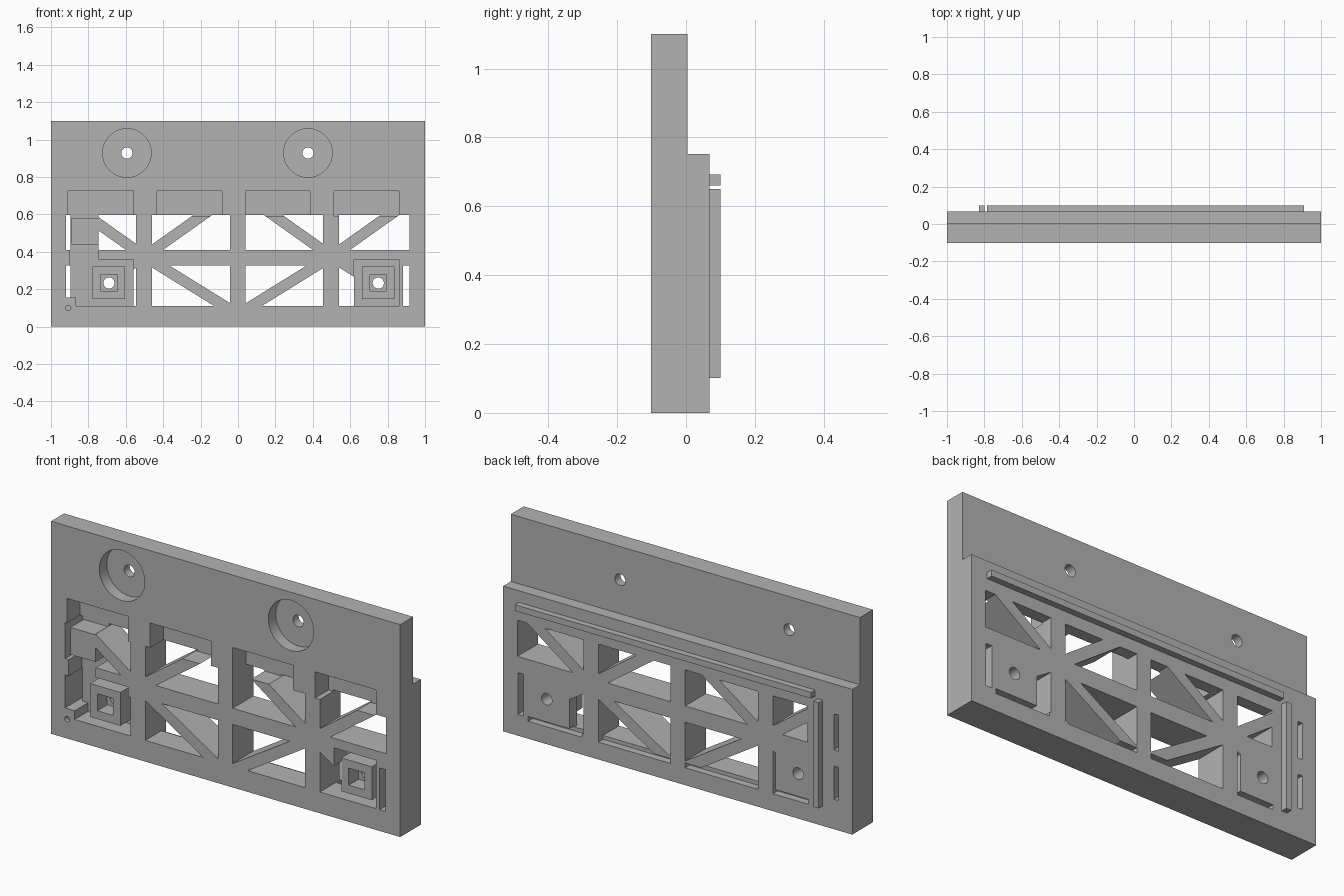
import bpy, bmesh, math
from mathutils import Vector, Matrix

cube = bpy.data.objects.get("Cube")
if cube:
    bpy.data.objects.remove(cube, do_unlink=True)

FRONT, SLAB, BACK, RIB = -0.101, 0.005, 0.068, 0.1   # depth levels along y
THROUGH = (-0.3, 0.3)
POCKET = (-0.3, 0.008)

gray = bpy.data.materials.new("plain gray")
gray.use_nodes = True
gray.diffuse_color = (0.45, 0.45, 0.45, 1)
gray.node_tree.nodes["Principled BSDF"].inputs["Base Color"].default_value = (0.45, 0.45, 0.45, 1)


def finish(bm, name):
    bmesh.ops.recalc_face_normals(bm, faces=bm.faces)
    mesh = bpy.data.meshes.new(name)
    bm.to_mesh(mesh)
    bm.free()
    mesh.materials.append(gray)
    obj = bpy.data.objects.new(name, mesh)
    bpy.context.collection.objects.link(obj)
    return obj


def box_bm(x, y, z):
    bm = bmesh.new()
    size = [b - a for a, b in (x, y, z)]
    mid = [(a + b) / 2 for a, b in (x, y, z)]
    bmesh.ops.create_cube(bm, size=1, matrix=Matrix.Translation(mid) @ Matrix.Diagonal((*size, 1)))
    return bm


def combine(bm, operation):
    tool = finish(bm, "tool")
    mod = body.modifiers.new("shape", 'BOOLEAN')
    mod.operation, mod.solver, mod.object = operation, 'EXACT', tool
    bpy.context.view_layer.objects.active = body
    bpy.ops.object.modifier_apply(modifier=mod.name)
    bpy.data.objects.remove(tool, do_unlink=True)


def cut(x, y, z):
    combine(box_bm(x, y, z), 'DIFFERENCE')


def add(x, y, z):
    combine(box_bm(x, y, z), 'UNION')


def bore(x, z, radius, y):
    bm = bmesh.new()
    place = Matrix.Translation((x, (y[0] + y[1]) / 2, z)) @ Matrix.Rotation(math.pi / 2, 4, 'X')
    bmesh.ops.create_cone(bm, cap_ends=True, segments=48, radius1=radius, radius2=radius,
                          depth=y[1] - y[0], matrix=place)
    combine(bm, 'DIFFERENCE')


def braced_window(x, z, node_x, slope, half=0.029):
    """Opening split by a diagonal strut running through the node."""
    normal = Vector((-slope, 0, 1)).normalized()
    for side in (1, -1):
        bm = box_bm(x, THROUGH, z)
        cutting = bmesh.ops.bisect_plane(
            bm, geom=bm.verts[:] + bm.edges[:] + bm.faces[:],
            plane_co=Vector((node_x, 0, 0.375)) + normal * half * side,
            plane_no=normal * side, clear_inner=True)
        edges = [e for e in cutting["geom_cut"] if isinstance(e, bmesh.types.BMEdge)]
        if edges:
            bmesh.ops.contextual_create(bm, geom=edges)
        if bm.faces:
            combine(bm, 'DIFFERENCE')
        else:
            bm.free()


# Stepped main plate, extruded from its side profile
bm = bmesh.new()
profile = [(FRONT, 0), (BACK, 0), (BACK, 0.752), (SLAB, 0.752), (SLAB, 1.1), (FRONT, 1.1)]
face = bm.faces.new([bm.verts.new((-1, y, z)) for y, z in profile])
new = bmesh.ops.extrude_face_region(bm, geom=[face])["geom"]
bmesh.ops.translate(bm, vec=(2, 0, 0), verts=[v for v in new if isinstance(v, bmesh.types.BMVert)])
body = finish(bm, "mounting_plate")

# Braced openings
UPPER, LOWER = (0.41, 0.597), (0.11, 0.326)
for x, node, up in (((-0.745, -0.545), -0.5, -0.71), ((-0.46, -0.043), -0.5, 0.71),
                    ((0.04, 0.455), 0.5, -0.71), ((0.54, 0.918), 0.5, 0.71)):
    braced_window(x, UPPER, node, up)
for x, node, down in (((-0.56, -0.545), -0.5, 0.62), ((-0.46, -0.043), -0.5, -0.62),
                      ((0.04, 0.455), 0.5, 0.62), ((0.54, 0.62), 0.5, -0.62)):
    braced_window(x, LOWER, node, down)

# Narrow end slits
cut((-0.92, -0.895), THROUGH, UPPER)
cut((-0.92, -0.895), THROUGH, (0.155, 0.326))
cut((0.882, 0.916), THROUGH, LOWER)

# Front recesses above the openings
for x in ((-0.91, -0.56), (-0.433, -0.085), (0.04, 0.385), (0.513, 0.86)):
    cut(x, POCKET, (0.59, 0.725))

# Recesses around the square bosses
cut((-0.9, -0.745), POCKET, (0.155, 0.6))
cut((-0.865, -0.56), POCKET, (0.11, 0.36))
cut((0.62, 0.862), POCKET, (0.11, 0.36))

# Shallow lips along the bottom edge, cut from the back
for x in ((-0.75, -0.545), (-0.46, -0.043), (0.04, 0.455), (0.547, 0.857)):
    cut(x, (0.03, 0.3), (0.09, 0.115))

# Raised block in the end opening
add((-0.89, -0.745), (FRONT, 0.03), (0.44, 0.58))

# Hollow square bosses with screw holes
for x in (-0.69, 0.75):
    add((x - 0.087, x + 0.087), (FRONT, 0.03), (0.147, 0.32))
    cut((x - 0.045, x + 0.045), (-0.3, -0.02), (0.19, 0.278))
    bore(x, 0.233, 0.03, THROUGH)

# Counterbored mounting holes
for x in (-0.594, 0.374):
    bore(x, 0.928, 0.13, (-0.3, -0.04))
    bore(x, 0.928, 0.03, THROUGH)

# Small dimple near the corner
bore(-0.908, 0.1, 0.014, (-0.3, -0.08))

# Locating ribs on the back
add((-0.787, 0.91), (0.05, RIB), (0.66, 0.692))
add((-0.83, -0.8), (0.05, RIB), (0.102, 0.65))

# Smooth bores, sharp edges elsewhere
bpy.ops.object.select_all(action='DESELECT')
body.select_set(True)
bpy.context.view_layer.objects.active = body
bpy.ops.object.shade_smooth_by_angle(angle=math.radians(30))
